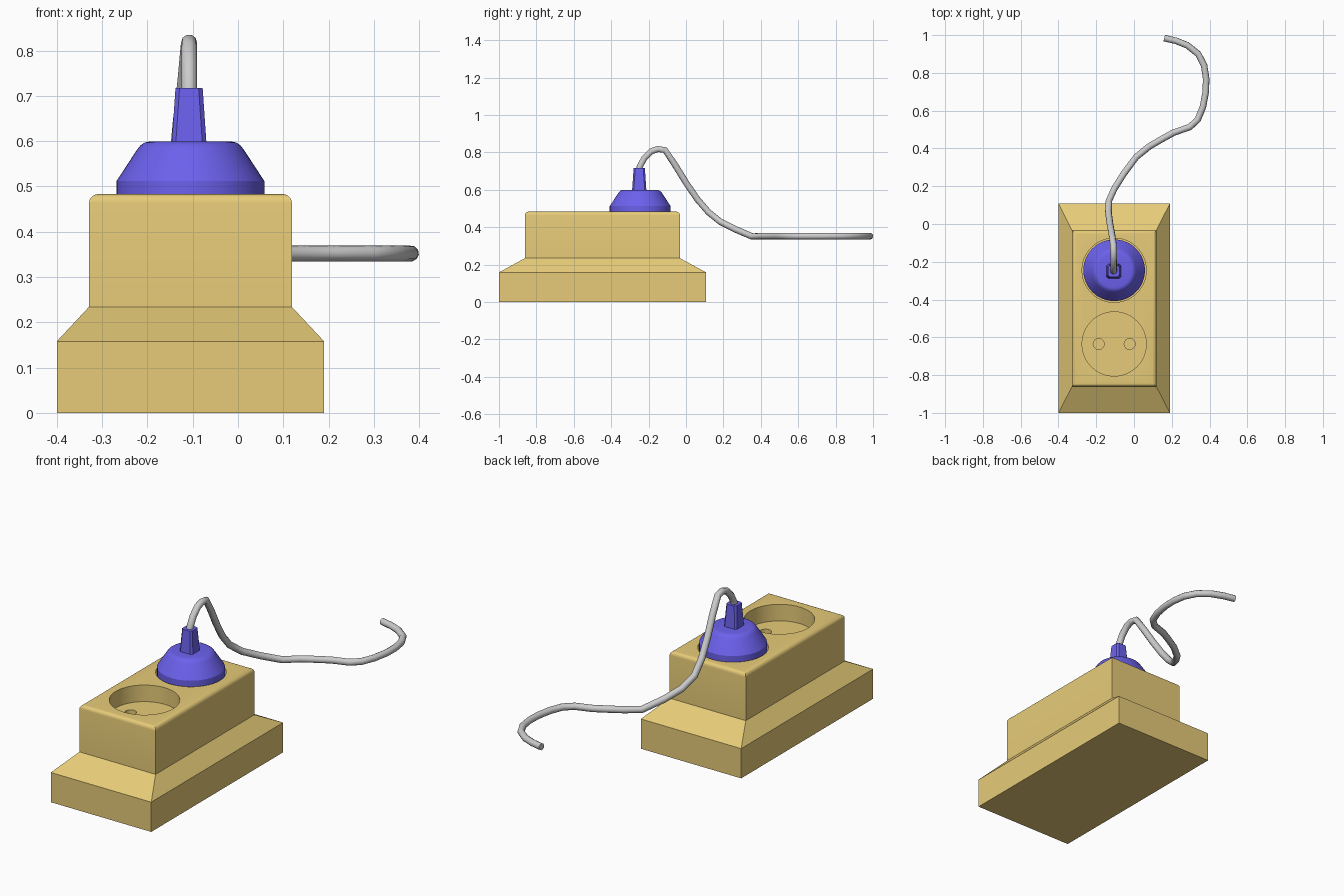
import bpy, bmesh, math
from mathutils import Vector

if "Cube" in bpy.data.objects:
    bpy.data.objects.remove(bpy.data.objects["Cube"])


def material(name, color):
    m = bpy.data.materials.new(name)
    m.diffuse_color = (*color, 1)
    m.use_nodes = True
    m.node_tree.nodes["Principled BSDF"].inputs["Base Color"].default_value = m.diffuse_color
    return m


def circle(cx, cy, r, z, n=48):
    return [(cx + r * math.cos(2 * math.pi * i / n),
             cy + r * math.sin(2 * math.pi * i / n), z) for i in range(n)]


def rect(x0, x1, y0, y1, z, inset=0.0):
    x0, x1, y0, y1 = x0 + inset, x1 - inset, y0 + inset, y1 - inset
    return [(x0, y0, z), (x1, y0, z), (x1, y1, z), (x0, y1, z)]


def chamfered_square(cx, cy, h, c, z):
    pts = [(h, -h + c), (h, h - c), (h - c, h), (-h + c, h),
           (-h, h - c), (-h, -h + c), (-h + c, -h), (h - c, -h)]
    return [(cx + x, cy + y, z) for x, y in pts]


def loft(name, rings, mat=None, smooth=None):
    bm = bmesh.new()
    loops = [[bm.verts.new(p) for p in r] for r in rings]
    n = len(loops[0])
    for a, b in zip(loops, loops[1:]):
        for i in range(n):
            j = (i + 1) % n
            bm.faces.new((a[i], a[j], b[j], b[i]))
    bm.faces.new(loops[0][::-1])
    bm.faces.new(loops[-1])
    me = bpy.data.meshes.new(name)
    bm.to_mesh(me)
    bm.free()
    ob = bpy.data.objects.new(name, me)
    bpy.context.collection.objects.link(ob)
    if mat:
        me.materials.append(mat)
    if smooth:
        shade(ob, smooth)
    return ob


def activate(ob):
    bpy.ops.object.select_all(action='DESELECT')
    ob.select_set(True)
    bpy.context.view_layer.objects.active = ob


def shade(ob, degrees):
    activate(ob)
    bpy.ops.object.shade_smooth_by_angle(angle=math.radians(degrees))


def cut(target, cutter):
    mod = target.modifiers.new("cut", 'BOOLEAN')
    mod.operation = 'DIFFERENCE'
    mod.solver = 'EXACT'
    mod.object = cutter
    activate(target)
    bpy.ops.object.modifier_apply(modifier=mod.name)
    bpy.data.objects.remove(cutter)


yellow = material("yellow_plastic", (0.80, 0.60, 0.19))
blue = material("blue_plastic", (0.15, 0.12, 0.85))

CX, PLUG_Y, EMPTY_Y = -0.105, -0.245, -0.635
TOP, FLOOR, PIN_X = 0.483, 0.395, 0.082

# Socket housing: plinth, sloped shoulder, upper block with rounded top edge
upper = (-0.329, 0.119, -0.862, -0.032)
base = (-0.40, 0.19, -1.0, 0.108)
rings = [rect(*base, 0), rect(*base, 0.158), rect(*upper, 0.234)]
R = 0.02
for i in range(6):
    a = math.radians(90 * i / 5)
    rings.append(rect(*upper, TOP - R + R * math.sin(a), R * (1 - math.cos(a))))
housing = loft("socket_housing", rings, yellow)

# Round wells with two pin holes each
for y in (PLUG_Y, EMPTY_Y):
    cut(housing, loft("well_cutter", [circle(CX, y, 0.17, FLOOR), circle(CX, y, 0.17, 0.6)]))
    for s in (-1, 1):
        x = CX + s * PIN_X
        cut(housing, loft("hole_cutter", [circle(x, y, 0.029, 0.29, 24),
                                          circle(x, y, 0.029, FLOOR + 0.03, 24)]))
shade(housing, 25)

# Plug body: round, with a domed shoulder
profile = [(0.163, FLOOR + 0.003), (0.163, 0.512), (0.118, 0.581),
           (0.110, 0.591), (0.101, 0.597), (0.090, 0.599)]
loft("plug_body", [circle(CX, PLUG_Y, r, z) for r, z in profile], blue, 30)

# Plug neck: tapered square strain relief
loft("plug_neck", [chamfered_square(CX - 0.003, PLUG_Y - 0.005, h, 0.009, z)
                   for h, z in ((0.039, 0.59), (0.038, 0.60), (0.030, 0.717))], blue)

# Pins
for s, side in ((-1, "left"), (1, "right")):
    x = CX + s * PIN_X
    loft("plug_pin_" + side, [circle(x, PLUG_Y, 0.022, 0.31, 16),
                              circle(x, PLUG_Y, 0.022, FLOOR + 0.02, 16)], None, 30)

# Cable: arches over the plug, drops behind the housing, then curls level
path = [(-.108, -.252, .69), (-.108, -.247, .725), (-.108, -.222, .770),
        (-.108, -.185, .806), (-.108, -.150, .818), (-.109, -.112, .812),
        (-.116, -.060, .735), (-.127, .000, .638), (-.135, .060, .550),
        (-.134, .120, .480), (-.105, .185, .428), (-.055, .265, .388),
        (.012, .355, .350), (.080, .410, .352), (.145, .448, .352),
        (.210, .484, .352), (.295, .513, .352), (.338, .553, .352),
        (.365, .620, .352), (.380, .700, .352), (.382, .770, .352),
        (.371, .840, .352), (.340, .900, .352), (.282, .946, .352),
        (.222, .970, .352), (.160, .984, .352)]
cu = bpy.data.curves.new("cable", 'CURVE')
cu.dimensions = '3D'
cu.bevel_depth = 0.0175
cu.bevel_resolution = 3
cu.use_fill_caps = True
sp = cu.splines.new('POLY')
sp.points.add(len(path) - 1)
for pt, co in zip(sp.points, path):
    pt.co = (*Vector(co), 1)
cable = bpy.data.objects.new("cable", cu)
bpy.context.collection.objects.link(cable)
activate(cable)
bpy.ops.object.convert(target='MESH')
shade(bpy.context.view_layer.objects.active, 40)
